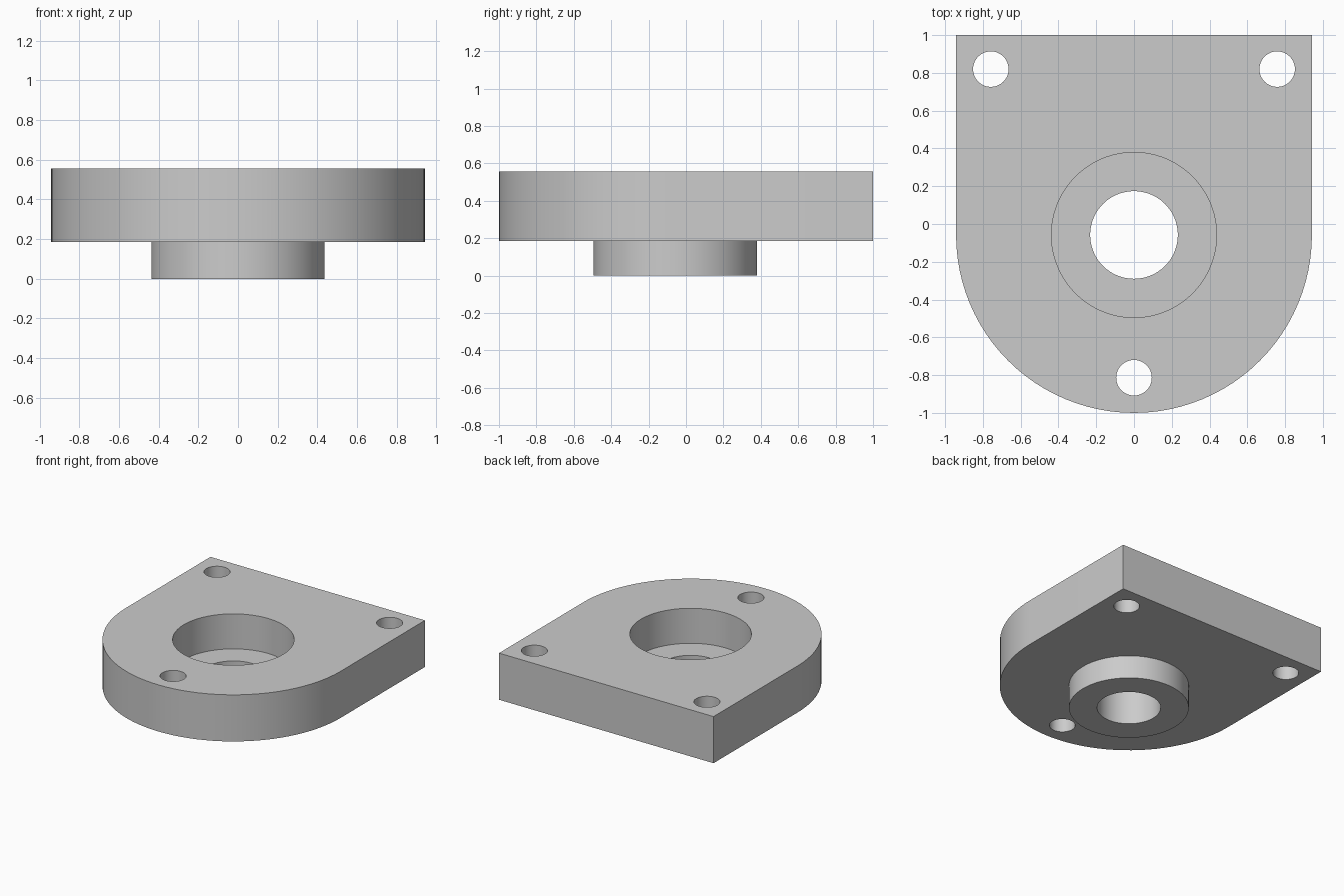
import bpy, bmesh, math

if "Cube" in bpy.data.objects:
    bpy.data.objects.remove(bpy.data.objects["Cube"])

SEG = 96
CY = -0.058                      # axis of the rounded end, boss and bore
R_PLATE, R_BOSS, R_HOLE, R_BOLT = 0.942, 0.437, 0.232, 0.094
Z_PLATE, Z_TOP, Z_FLOOR = 0.186, 0.556, 0.278

grey = bpy.data.materials.new("grey")
grey.diffuse_color = (0.6, 0.6, 0.6, 1)
grey.use_nodes = True
grey.node_tree.nodes["Principled BSDF"].inputs["Base Color"].default_value = grey.diffuse_color


def extrude(name, points, z0, z1):
    """Solid prism from an outline in the xy plane."""
    bm = bmesh.new()
    face = bm.faces.new([bm.verts.new((x, y, z0)) for x, y in points])
    geom = bmesh.ops.extrude_face_region(bm, geom=[face])["geom"]
    for v in geom:
        if isinstance(v, bmesh.types.BMVert):
            v.co.z = z1
    bmesh.ops.recalc_face_normals(bm, faces=bm.faces)
    mesh = bpy.data.meshes.new(name)
    bm.to_mesh(mesh)
    bm.free()
    mesh.materials.append(grey)
    obj = bpy.data.objects.new(name, mesh)
    bpy.context.collection.objects.link(obj)
    return obj


def arc(cx, cy, r, start, sweep, n):
    return [(cx + r * math.cos(start + sweep * i / n),
             cy + r * math.sin(start + sweep * i / n)) for i in range(n + 1)]


def cylinder(name, cx, cy, r, z0, z1, n=SEG):
    return extrude(name, arc(cx, cy, r, 0, 2 * math.pi, n)[:-1], z0, z1)


def combine(target, tool, operation):
    """Apply a boolean and remove the tool object."""
    mod = target.modifiers.new(operation.lower(), 'BOOLEAN')
    mod.operation, mod.object, mod.solver = operation, tool, 'EXACT'
    bpy.context.view_layer.objects.active = target
    bpy.ops.object.modifier_apply(modifier=mod.name)
    bpy.data.objects.remove(tool)


# Flange plate: half-round front, square back corners
outline = arc(0, CY, R_PLATE, math.pi, math.pi, SEG // 2)
outline += [(R_PLATE, 1.0), (-R_PLATE, 1.0)]
flange = extrude("flange_plate", outline, Z_PLATE, Z_TOP)

# Boss under the plate
combine(flange, cylinder("boss", 0, CY, R_BOSS, 0, 0.24), 'UNION')

# Counterbore from the top, and the through hole
combine(flange, cylinder("counterbore", 0, CY, R_BOSS, Z_FLOOR, 0.8), 'DIFFERENCE')
combine(flange, cylinder("through_hole", 0, CY, R_HOLE, -0.2, 0.8), 'DIFFERENCE')

# Three bolt holes
for x, y in ((-0.758, 0.82), (0.758, 0.82), (0, -0.814)):
    combine(flange, cylinder("bolt_hole", x, y, R_BOLT, -0.2, 0.8, 48), 'DIFFERENCE')

# Smooth round walls, sharp rims
bpy.ops.object.select_all(action='DESELECT')
flange.select_set(True)
bpy.context.view_layer.objects.active = flange
bpy.ops.object.shade_smooth_by_angle(angle=math.radians(30))
